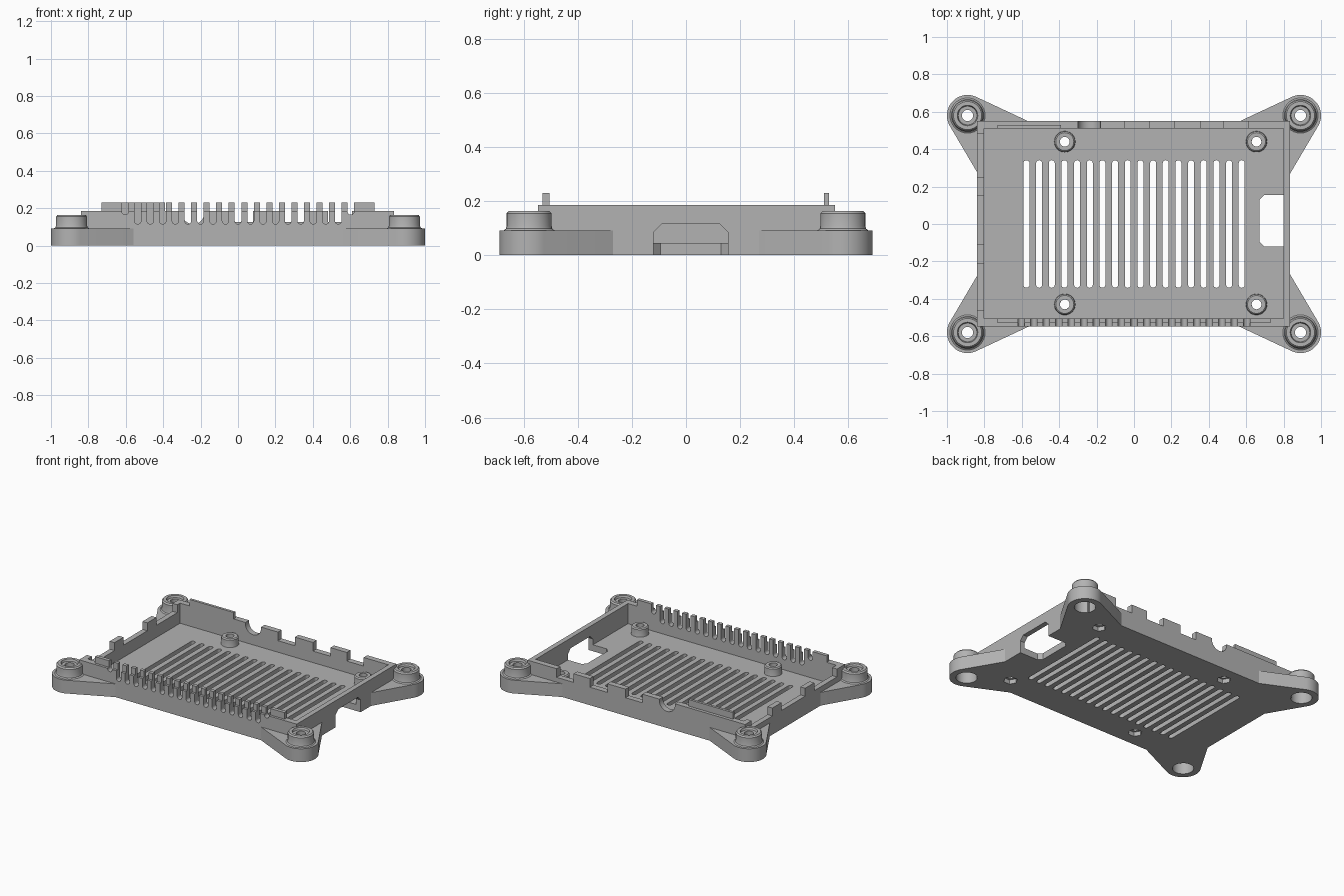
import bpy, bmesh
from math import cos, sin, pi, radians

if "Cube" in bpy.data.objects:
    bpy.data.objects.remove(bpy.data.objects["Cube"], do_unlink=True)

mat = bpy.data.materials.new("grey_plastic")
mat.use_nodes = True
GREY = (0.45, 0.45, 0.45, 1)
mat.diffuse_color = GREY
mat.node_tree.nodes["Principled BSDF"].inputs["Base Color"].default_value = GREY


def arc(cx, cy, r, a0, a1, n):
    steps = [radians(a0 + (a1 - a0) * i / n) for i in range(n + 1)]
    return [(cx + r * cos(a), cy + r * sin(a)) for a in steps]


def circle(cx, cy, r, n=32):
    return arc(cx, cy, r, 0, 360, n)[:-1]


def rect(x0, x1, y0, y1):
    return [(x0, y0), (x1, y0), (x1, y1), (x0, y1)]


def prism(outline, lo, hi, axis="z"):
    """Outline and the range it is extruded over along an axis."""
    return outline, lo, hi, axis


def place(u, v, w, axis):
    return {"x": (w, u, v), "y": (u, w, v), "z": (u, v, w)}[axis]


def finish(name, bm):
    bmesh.ops.recalc_face_normals(bm, faces=bm.faces)
    mesh = bpy.data.meshes.new(name)
    bm.to_mesh(mesh)
    bm.free()
    mesh.materials.append(mat)
    obj = bpy.data.objects.new(name, mesh)
    bpy.context.collection.objects.link(obj)
    return obj


def solid(name, prisms):
    bm = bmesh.new()
    for outline, lo, hi, axis in prisms:
        a = [bm.verts.new(place(u, v, lo, axis)) for u, v in outline]
        b = [bm.verts.new(place(u, v, hi, axis)) for u, v in outline]
        bm.faces.new(a)
        bm.faces.new(b[::-1])
        for i in range(len(a)):
            j = (i + 1) % len(a)
            bm.faces.new((a[i], b[i], b[j], a[j]))
    return finish(name, bm)


def lathe(name, profile, x, y):
    bm = bmesh.new()
    vs = [bm.verts.new((x + r, y, z)) for r, z in profile]
    es = [bm.edges.new((vs[i], vs[(i + 1) % len(vs)])) for i in range(len(vs))]
    bmesh.ops.spin(bm, geom=vs + es, cent=(x, y, 0), axis=(0, 0, 1),
                   angle=2 * pi, steps=32)
    bmesh.ops.remove_doubles(bm, verts=bm.verts, dist=0.0001)
    return finish(name, bm)


def cut(obj, prisms):
    """Subtract a group of separate prisms and bake the result."""
    cutter = solid("cutter", prisms)
    cutter.hide_render = True
    mod = obj.modifiers.new("cut", "BOOLEAN")
    mod.operation, mod.solver, mod.object = "DIFFERENCE", "EXACT", cutter
    bpy.context.view_layer.update()
    deps = bpy.context.evaluated_depsgraph_get()
    mesh = bpy.data.meshes.new_from_object(obj.evaluated_get(deps))
    obj.modifiers.clear()
    obj.data = mesh
    bpy.data.objects.remove(cutter, do_unlink=True)


WALL, FLOOR, LIP = 0.185, 0.045, 0.23
parts = []

# Open tray with a thin floor
tray = solid("tray", [prism(rect(-0.84, 0.835, -0.547, 0.55), 0, WALL)])
cut(tray, [prism(rect(-0.803, 0.80, -0.505, 0.51), FLOOR, 0.4)])
parts.append(tray)

# Raised lips standing on the front and back walls
front_lip = solid("front_lip", [prism(rect(-0.73, 0.73, -0.53, -0.505), 0.1, LIP)])
back_lip = solid("back_lip", [prism(rect(-0.73, -0.39, 0.51, 0.528), 0.1, LIP)])
parts += [front_lip, back_lip]

# Row of round-bottomed slots along the front; the end ones are shallow
comb = []
for k in range(-9, 10):
    x, r = k * 0.067, 0.0175
    low = 0.165 if abs(k) == 9 else 0.115
    comb.append(prism(arc(x, low + r, r, 180, 360, 8) + [(x + r, 0.4), (x - r, 0.4)],
                      -0.6, -0.48, "y"))
cut(front_lip, comb)

# Connector openings in the back wall and the -x wall
openings = [prism(rect(a, b, 0.125, 0.4), 0.48, 0.6, "y")
            for a, b in ((-0.05, 0.08), (0.22, 0.355), (0.48, 0.61))]
openings.append(prism(arc(-0.24, 0.175, 0.06, 180, 360, 16) + [(-0.18, 0.4), (-0.30, 0.4)],
                      0.48, 0.6, "y"))
openings += [prism(rect(a, b, 0.13, 0.4), -0.9, -0.78, "x")
             for a, b in ((-0.46, -0.21), (-0.11, 0.15), (0.25, 0.48))]
cut(tray, comb + openings)

# Long ventilation slots through the floor
vents = []
for i in range(18):
    x = -0.575 + i * 0.0677
    vents.append(prism(arc(x, 0.325, 0.016, 0, 180, 8) + arc(x, -0.325, 0.016, 180, 360, 8),
                       -0.1, 0.1))

# Chamfered side opening, continued into the floor
vents.append(prism([(0.67, -0.095), (0.695, -0.12), (0.80, -0.12), (0.80, 0.155),
                    (0.695, 0.155), (0.67, 0.13)], -0.1, 0.1))
cut(tray, vents)
cut(tray, [prism([(-0.12, -0.1), (0.155, -0.1), (0.155, 0.085), (0.125, 0.115),
                  (-0.09, 0.115), (-0.12, 0.085)], 0.79, 0.9, "x")])

# Standoffs with through holes and hexagonal recesses below
spots = [(x, y) for x in (-0.37, 0.655) for y in (-0.43, 0.44)]
cut(tray, [prism(circle(x, y, 0.026, 24), -0.1, 0.1) for x, y in spots])
cut(tray, [prism(circle(x, y, 0.045, 6), -0.1, 0.03) for x, y in spots])
for i, (x, y) in enumerate(spots):
    parts.append(lathe(f"standoff_{i + 1}",
                       [(0.026, 0.04), (0.058, 0.04), (0.055, 0.05), (0.055, 0.095),
                        (0.048, 0.102), (0.026, 0.102)], x, y))

# Corner mounting ears, each with a hollow flanged boss
boss = [(0.068, 0.08), (0.09, 0.085), (0.094, 0.092), (0.086, 0.098), (0.083, 0.108),
        (0.083, 0.155), (0.075, 0.164), (0.055, 0.164), (0.05, 0.15),
        (0.03, 0.15), (0.03, 0.11), (0.068, 0.11)]
for sx, side in ((1, "left"), (-1, "right")):
    for sy, end in ((1, "back"), (-1, "front")):
        outline = arc(0.89, 0.58, 0.11, -30, 115, 20)
        outline += [(0.56, 0.547), (0.56, 0.53), (0.82, 0.53), (0.82, 0.27), (0.835, 0.27)]
        ear = solid(f"{end}_{side}_ear",
                    [prism([(sx * u, sy * v) for u, v in outline], 0, 0.092)])
        cut(ear, [prism(circle(sx * 0.89, sy * 0.58, 0.068), -0.1, 0.2)])
        parts += [ear, lathe(f"{end}_{side}_boss", boss, sx * 0.89, sy * 0.58)]

# Smooth the round surfaces and keep the edges sharp
bpy.ops.object.select_all(action="DESELECT")
for obj in parts:
    obj.select_set(True)
bpy.context.view_layer.objects.active = tray
bpy.ops.object.shade_smooth_by_angle(angle=radians(30))
